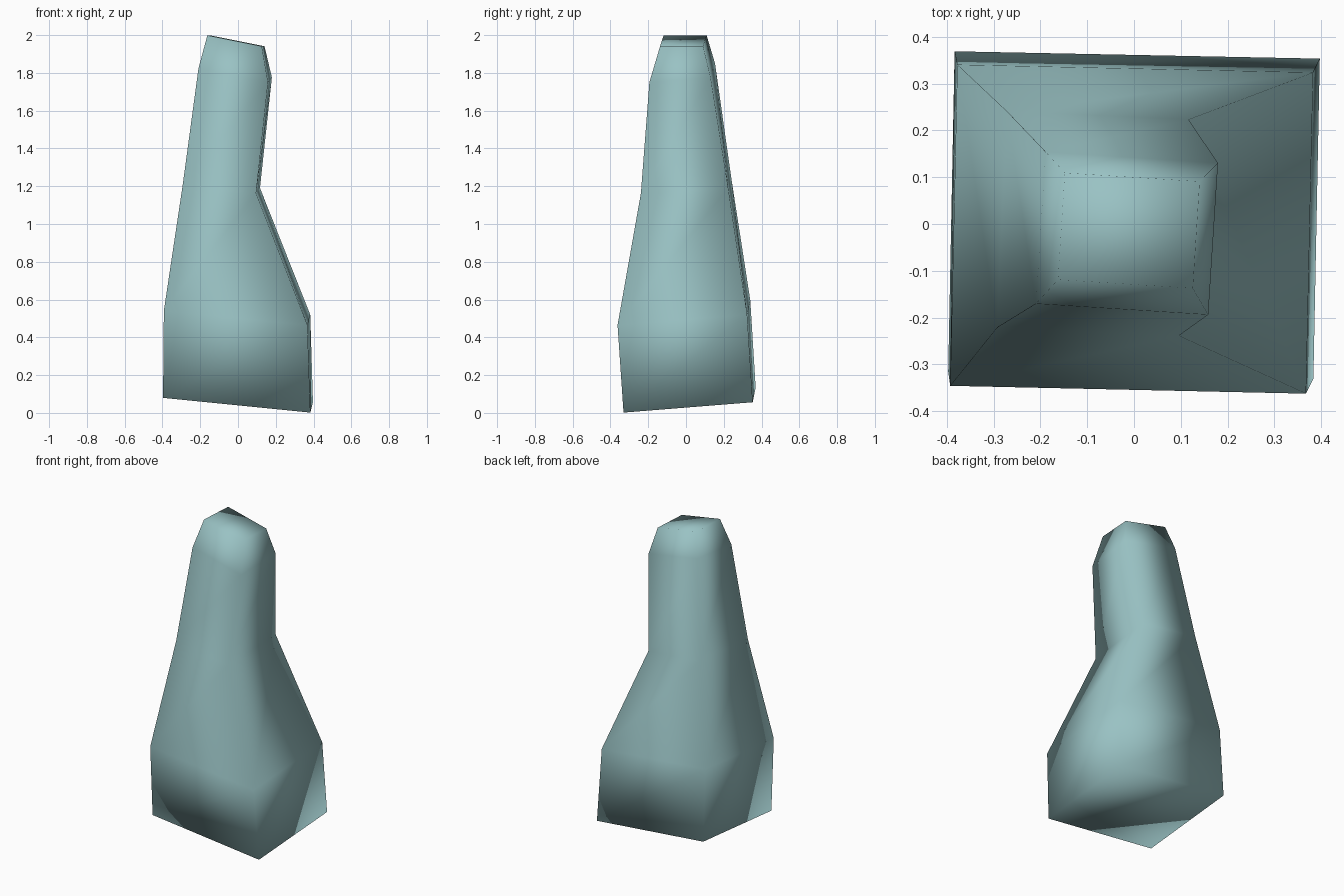
import bpy
import bmesh

default = bpy.data.objects.get("Cube")
if default:
    bpy.data.objects.remove(default, do_unlink=True)

# Pale teal surface
teal = bpy.data.materials.new("pale_teal")
teal.use_nodes = True
colour = (0.32, 0.54, 0.55, 1.0)
teal.diffuse_color = colour
teal.node_tree.nodes["Principled BSDF"].inputs["Base Color"].default_value = colour

CORNERS = ((-1, -1), (1, -1), (1, 1), (-1, 1))


def add_ring(bm, centre, half_x, half_y, fall_x, rise_y, twist):
    """Add a tilted, slightly twisted rectangular cross-section."""
    cx, cy, cz = centre
    ring = []
    for side_x, side_y in CORNERS:
        dx, dy = side_x * half_x, side_y * half_y
        ring.append(bm.verts.new((cx + dx + twist * dy,
                                  cy + dy - twist * dx,
                                  cz - fall_x * dx + rise_y * dy)))
    return ring


# Cross-sections from the base to the tip
SECTIONS = (
    ((0, 0.019, 0.068), 0.39, 0.342, 0.1, 0.08, 0.02),
    ((-0.005, -0.011, 0.53), 0.38, 0.343, 0.1, 0.08, 0.022),
    ((-0.088, 0.001, 1.2), 0.194, 0.231, 0.12, 0.06, 0.045),
    ((-0.015, -0.02, 1.8), 0.184, 0.162, 0.2, 0.08, 0.064),
    ((-0.011, -0.014, 1.97), 0.144, 0.114, 0.2, 0, 0.064),
)

# Tapering body: bridge the sections and cap both ends
bm = bmesh.new()
rings = [add_ring(bm, *section) for section in SECTIONS]
for lower, upper in zip(rings, rings[1:]):
    for i in range(len(CORNERS)):
        j = (i + 1) % len(CORNERS)
        bm.faces.new((lower[i], lower[j], upper[j], upper[i]))
bm.faces.new(reversed(rings[0]))
bm.faces.new(rings[-1])
for face in bm.faces:
    face.smooth = True
bmesh.ops.recalc_face_normals(bm, faces=bm.faces)

mesh = bpy.data.meshes.new("tapered_body")
bm.to_mesh(mesh)
bm.free()
mesh.materials.append(teal)
body = bpy.data.objects.new("tapered_body", mesh)
bpy.context.collection.objects.link(body)
